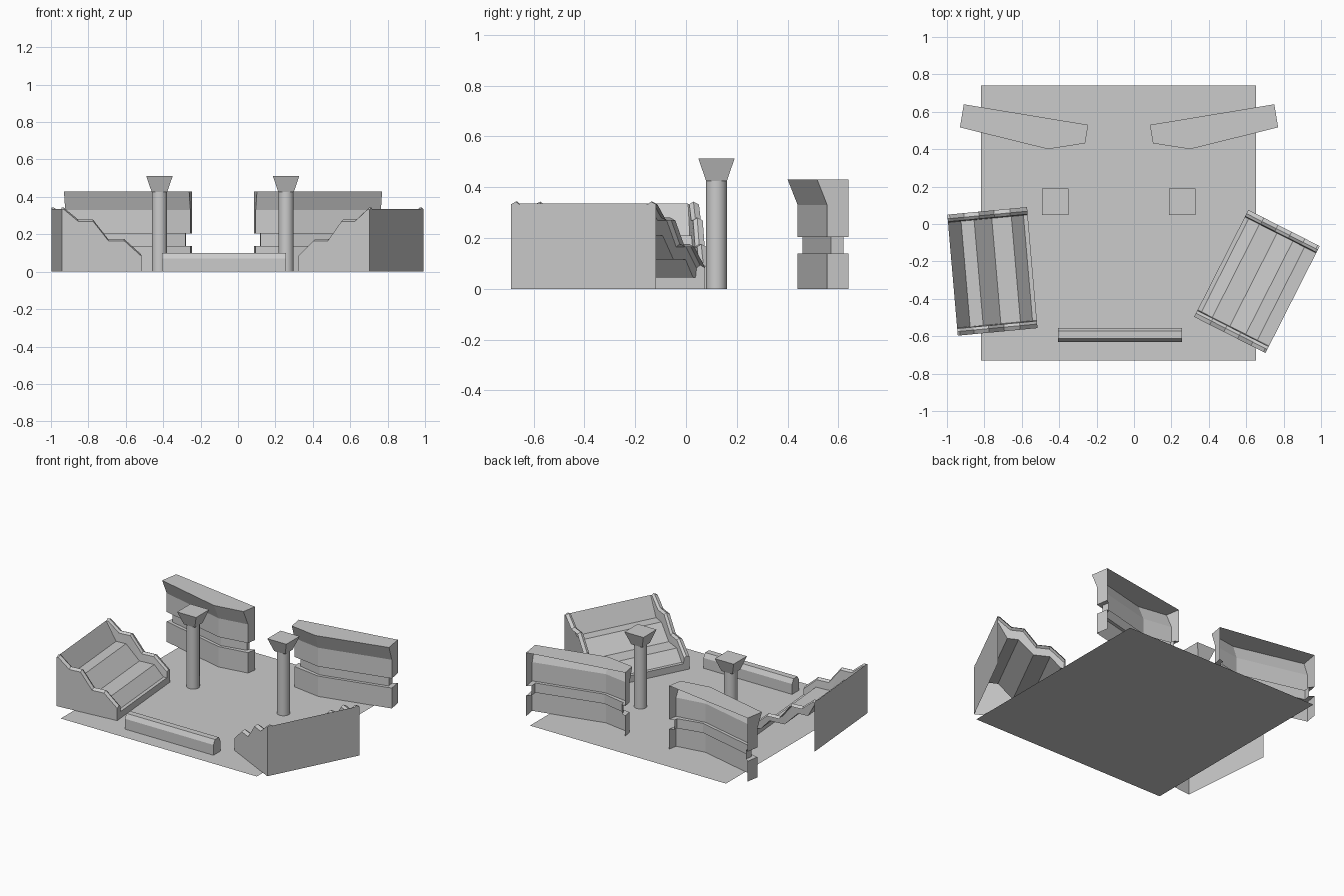
import bpy, bmesh
from mathutils import Vector

if "Cube" in bpy.data.objects:
    bpy.data.objects.remove(bpy.data.objects["Cube"])


def loft(name, rings, drop):
    """Skin a list of closed rings, cap the ends, then remove faces where drop() is true.
    drop receives (band index, segment index); caps are ('start', 0) and ('end', 0)."""
    bm = bmesh.new()
    vs = [[bm.verts.new(p) for p in r] for r in rings]
    n = len(rings[0])
    faces = {}
    for i in range(len(rings) - 1):
        for j in range(n):
            k = (j + 1) % n
            faces[(i, j)] = bm.faces.new((vs[i][j], vs[i][k], vs[i + 1][k], vs[i + 1][j]))
    faces[('start', 0)] = bm.faces.new(vs[0][::-1])
    faces[('end', 0)] = bm.faces.new(vs[-1])
    bmesh.ops.recalc_face_normals(bm, faces=bm.faces[:])
    gone = [f for key, f in faces.items() if drop(*key)]
    bmesh.ops.delete(bm, geom=gone, context='FACES')
    me = bpy.data.meshes.new(name)
    bm.to_mesh(me)
    bm.free()
    ob = bpy.data.objects.new(name, me)
    bpy.context.collection.objects.link(ob)
    return ob


MID = -0.08  # mirror line of the arena


# Floor
bpy.ops.mesh.primitive_plane_add(size=1.47, location=(-0.083, 0.005, 0))
bpy.context.object.name = "floor"


# Back walls: overhanging top, groove around the middle, open at the rear
def back_wall(name, side):
    org, u, d = Vector((-0.245, 0.53)), Vector((-0.987, 0.163)), Vector((-0.163, -0.987))

    def ring(z, cut, end, back):
        plan = [(end, back), (end, 0.10 - cut), (0.191, 0.163 - cut),
                (0.674 - end, 0.125 - cut), (0.674 - end, back)]
        pts = []
        for a, b in plan:
            p = org + u * a + d * b
            x = p.x if side < 0 else 2 * MID - p.x
            pts.append((x, p.y, z))
        return pts

    levels = [(0, .04, 0, 0), (.138, .04, 0, 0), (.138, .06, .03, .015), (.203, .06, .03, .015),
              (.203, .04, 0, 0), (.33, .04, 0, 0), (.43, 0, 0, 0)]
    loft(name, [ring(*l) for l in levels], lambda i, j: j == 4 or i == 'start')


back_wall("back_wall_left", -1)
back_wall("back_wall_right", 1)


# Stepped stands: zigzag ridged rims at both ends, lower steps between, open far end and underside
RIM = [(0, .335), (.012, .335), (.088, .272), (.168, .272), (.25, .168), (.335, .168), (.428, .085)]
STEP = [(0, .335), (.07, .21), (.14, .21), (.235, .115), (.34, .115), (.405, .045), (.428, .045)]


def stand(name, front, back, inner):
    a = Vector(front)
    v = Vector(back) - a
    length = v.length
    v.normalize()
    w = (Vector(inner) - a).normalized()

    def ring(t, prof, dz):
        prof = [(q, z + dz) for q, z in prof] + [(.428, 0), (0, 0)]
        return [(*(a + v * t + w * q), z) for q, z in prof]

    half = [(0, RIM, -.003), (.022, RIM, .008), (.038, RIM, -.003), (.042, STEP, 0)]
    rings = [ring(*h) for h in half]
    rings += [ring(length - t, p, dz) for t, p, dz in reversed(half)]
    loft(name, rings, lambda i, j: i == 'end' or (i != 'start' and j == 7))


stand("stand_left", (-0.942, -0.597), (-0.998, 0.05), (-0.52, -0.557))
stand("stand_right", (0.703, -0.69), (0.993, -0.118), (0.322, -0.497))

# Front barrier: low beam with chamfered top
BEAM = [(-.63, 0), (-.63, .07), (-.613, .1), (-.572, .1), (-.555, .07), (-.555, 0)]
loft("front_barrier", [[(x, y, z) for y, z in BEAM] for x in (-.407, .257)],
     lambda i, j: i == 0 and j == 5)

# Pillars with flared square capitals
for side, x in (("left", -0.42), ("right", 0.257)):
    bpy.ops.mesh.primitive_cylinder_add(vertices=16, radius=0.041, depth=0.43,
                                        location=(x, 0.12, 0.215))
    bpy.context.object.name = "pillar_" + side
    bpy.ops.object.shade_smooth_by_angle()
    sq = [(-1, -1), (1, -1), (1, 1), (-1, 1)]
    loft("capital_" + side,
         [[(x + s * r, 0.12 + t * r, z) for s, t in sq] for r, z in ((.041, .425), (.071, .512))],
         lambda i, j: False)
